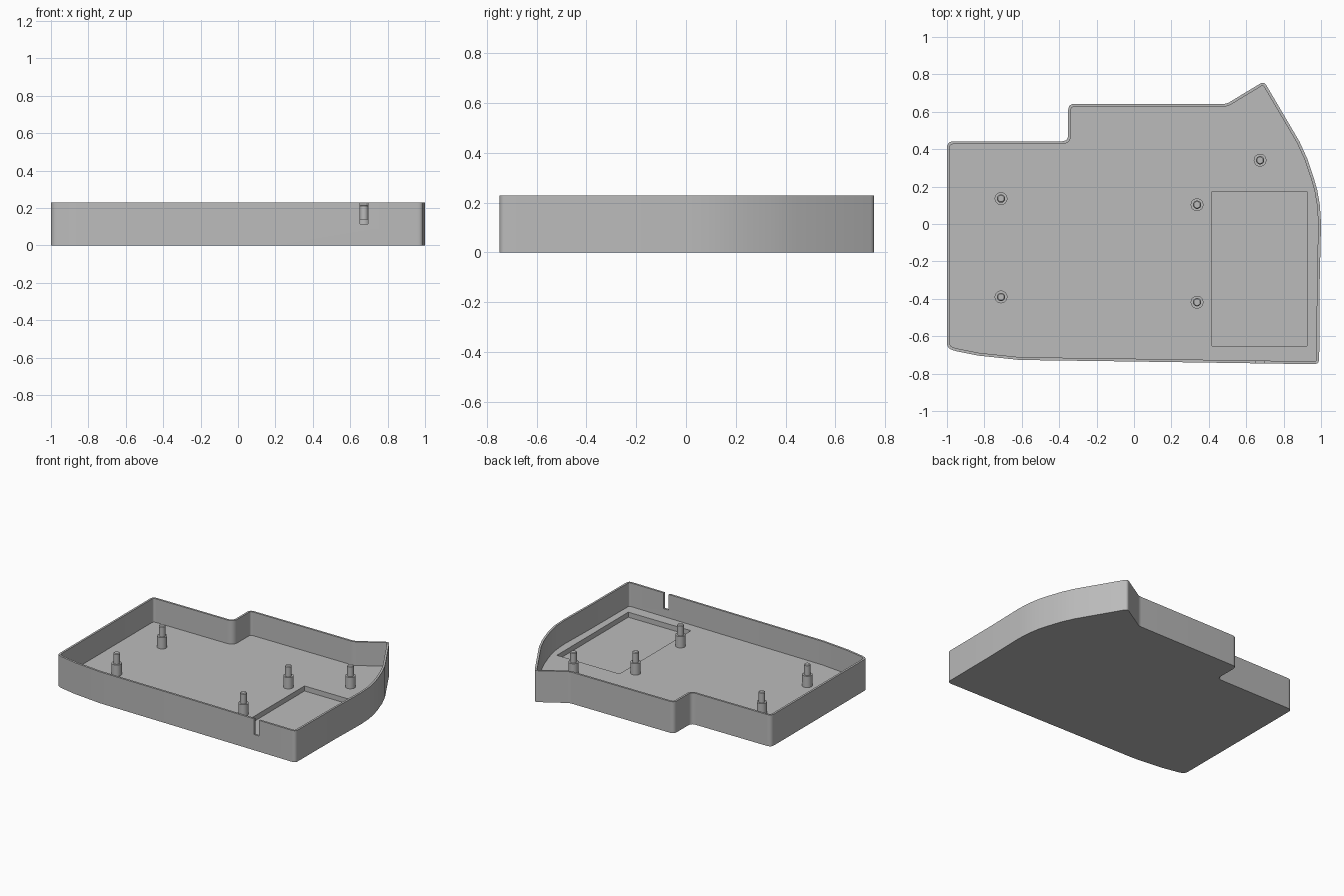
import bpy, bmesh
from mathutils import Vector

if "Cube" in bpy.data.objects:
    bpy.data.objects.remove(bpy.data.objects["Cube"], do_unlink=True)

HEIGHT, FLOOR, POCKET_FLOOR, WALL = 0.23, 0.057, 0.02, 0.015

grey = bpy.data.materials.new("plain grey")
grey.use_nodes = True
colour = (0.5, 0.5, 0.5, 1)
grey.diffuse_color = colour
grey.node_tree.nodes["Principled BSDF"].inputs["Base Color"].default_value = colour


def make_object(name, bm):
    bmesh.ops.recalc_face_normals(bm, faces=bm.faces)
    mesh = bpy.data.meshes.new(name)
    bm.to_mesh(mesh)
    bm.free()
    mesh.materials.append(grey)
    obj = bpy.data.objects.new(name, mesh)
    bpy.context.collection.objects.link(obj)
    return obj


def prism(name, points, low, high):
    bm = bmesh.new()
    face = bm.faces.new([bm.verts.new((p.x, p.y, low)) for p in points])
    top = bmesh.ops.extrude_face_region(bm, geom=[face])["geom"]
    verts = [g for g in top if isinstance(g, bmesh.types.BMVert)]
    bmesh.ops.translate(bm, verts=verts, vec=(0, 0, high - low))
    return make_object(name, bm)


def block(name, x0, x1, y0, y1, z0, z1):
    corners = [(x0, y0), (x1, y0), (x1, y1), (x0, y1)]
    return prism(name, [Vector(c) for c in corners], z0, z1)


def round_corners(corners, steps=5):
    """Replace each corner that has a trim length by a short curve."""
    out = []
    for i, (x, y, trim) in enumerate(corners):
        p = Vector((x, y))
        if not trim:
            out.append(p)
            continue
        a = p + (Vector(corners[i - 1][:2]) - p).normalized() * trim
        b = p + (Vector(corners[(i + 1) % len(corners)][:2]) - p).normalized() * trim
        for s in range(steps + 1):
            t = s / steps
            out.append(a * (1 - t) ** 2 + p * 2 * t * (1 - t) + b * t * t)
    return out


def inset(points, distance):
    """Move a counter-clockwise outline inward by a wall thickness."""
    out = []
    for i, p in enumerate(points):
        d0 = (p - points[i - 1]).normalized()
        d1 = (points[(i + 1) % len(points)] - p).normalized()
        n0, n1 = Vector((-d0.y, d0.x)), Vector((-d1.y, d1.x))
        out.append(p + (n0 + n1) * distance / (1 + n0.dot(n1)))
    return out


def cut(target, cutter):
    mod = target.modifiers.new("cut", "BOOLEAN")
    mod.operation, mod.solver, mod.object = "DIFFERENCE", "EXACT", cutter
    bpy.context.view_layer.objects.active = target
    bpy.ops.object.modifier_apply(modifier=mod.name)
    bpy.data.objects.remove(cutter, do_unlink=True)


def smooth(obj):
    bpy.ops.object.select_all(action="DESELECT")
    obj.select_set(True)
    bpy.context.view_layer.objects.active = obj
    bpy.ops.object.shade_smooth_by_angle(angle=0.5)


# Tray outline: x, y, corner trim
outline = round_corners([
    (-1, -0.665, 0.03), (-0.95, -0.68, 0), (-0.83, -0.704, 0), (-0.61, -0.727, 0),
    (-0.02, -0.735, 0), (0.99, -0.75, 0.03), (0.993, -0.3, 0), (1, 0, 0),
    (0.994, 0.1, 0), (0.98, 0.18, 0), (0.96, 0.25, 0), (0.926, 0.35, 0),
    (0.885, 0.44, 0), (0.695, 0.763, 0.025), (0.495, 0.642, 0.02),
    (-0.352, 0.642, 0.035), (-0.352, 0.442, 0.035), (-1, 0.442, 0.035),
])

# Tray with hollow, floor pocket and slot in the front wall
tray = prism("tray", outline, 0, HEIGHT)
cut(tray, prism("hollow_cutter", inset(outline, WALL), FLOOR, HEIGHT + 0.1))
cut(tray, block("pocket_cutter", 0.417, 0.925, -0.652, 0.175, POCKET_FLOOR, FLOOR + 0.02))
cut(tray, block("slot_cutter", 0.652, 0.694, -0.8, -0.7, 0.115, HEIGHT + 0.1))
smooth(tray)


# Stepped posts: radius, height rings from the floor to the chamfered tip
def post(name, x, y):
    bm = bmesh.new()
    profile = [(0, FLOOR - 0.01), (0.034, FLOOR - 0.01), (0.034, 0.14), (0.022, 0.14),
               (0.022, 0.211), (0.017, 0.216), (0, 0.216)]
    verts = [bm.verts.new((r, 0, z)) for r, z in profile]
    edges = [bm.edges.new(pair) for pair in zip(verts, verts[1:])]
    bmesh.ops.spin(bm, geom=verts + edges, cent=(0, 0, 0), axis=(0, 0, 1),
                   angle=6.2831853, steps=32)
    bmesh.ops.remove_doubles(bm, verts=bm.verts, dist=0.0001)
    obj = make_object(name, bm)
    obj.location = (x, y, 0)
    smooth(obj)


post("post_back_right", -0.711, 0.136)
post("post_front_right", -0.711, -0.39)
post("post_back_middle", 0.337, 0.103)
post("post_front_middle", 0.337, -0.418)
post("post_back_left", 0.674, 0.341)
